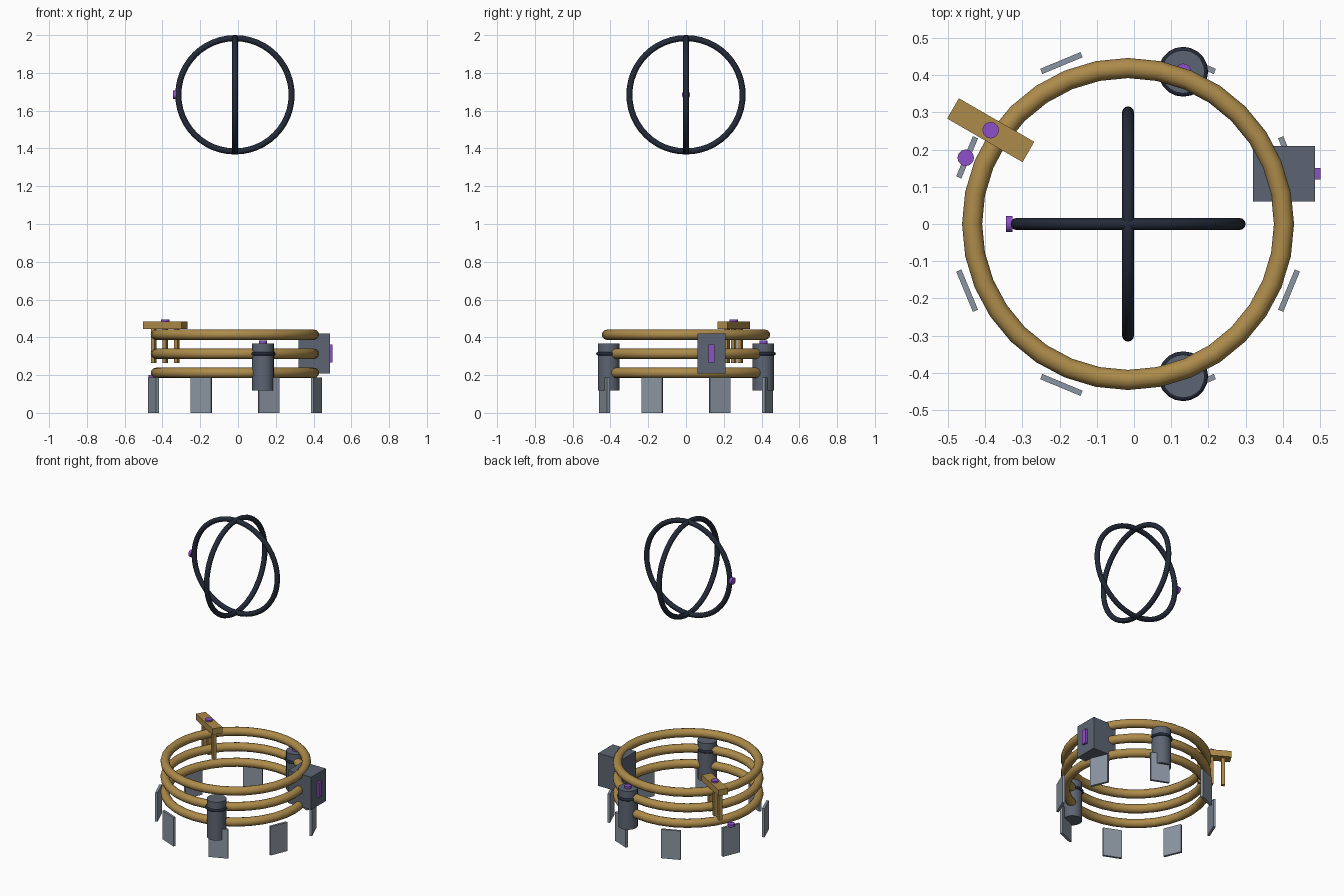
import bpy
from math import pi, cos, sin, radians

if "Cube" in bpy.data.objects:
    bpy.data.objects.remove(bpy.data.objects["Cube"])

CX = -0.016  # axis of the rings


def mat(name, r, g, b):
    m = bpy.data.materials.new(name)
    m.diffuse_color = (r, g, b, 1)
    m.use_nodes = True
    m.node_tree.nodes["Principled BSDF"].inputs["Base Color"].default_value = m.diffuse_color
    return m


GOLD = mat("gold", 0.42, 0.26, 0.07)
NAVY = mat("navy", 0.017, 0.023, 0.04)
SLATE = mat("slate", 0.11, 0.13, 0.17)
STEEL = mat("steel", 0.26, 0.30, 0.36)
PURPLE = mat("purple", 0.27, 0.08, 0.58)


def finish(name, material, smooth=False):
    o = bpy.context.object
    o.name = name
    o.data.materials.append(material)
    if smooth:
        bpy.ops.object.shade_smooth_by_angle(angle=radians(50))
    return o


def box(name, loc, size, material, rz=0.0):
    bpy.ops.mesh.primitive_cube_add(size=1, location=loc, rotation=(0, 0, rz))
    bpy.context.object.scale = size
    bpy.ops.object.transform_apply(location=False, rotation=False, scale=True)
    return finish(name, material)


def cyl(name, loc, r, h, material, sides=20, rot=(0, 0, 0)):
    bpy.ops.mesh.primitive_cylinder_add(vertices=sides, radius=r, depth=h, location=loc, rotation=rot)
    return finish(name, material, True)


def ring(name, loc, major, minor, material, seg, rot=(0, 0, 0), minor_seg=12):
    bpy.ops.mesh.primitive_torus_add(major_radius=major, minor_radius=minor, major_segments=seg,
                                     minor_segments=minor_seg, location=loc, rotation=rot)
    return finish(name, material, True)


# Stacked coil rings
for i, z in enumerate((0.212, 0.313, 0.414)):
    ring(f"coil_ring_{i}", (CX, 0, z), 0.419, 0.027, GOLD, 32)

# Eight upright plates
for i in range(8):
    a = pi / 8 + i * pi / 4
    box(f"foot_plate_{i}", (CX + 0.468 * cos(a), 0.468 * sin(a), 0.094),
        (0.015, 0.117, 0.188), STEEL, a)

# Two canisters with bands
for side, y in (("front", -0.409), ("back", 0.409)):
    cyl(f"canister_{side}", (0.132, y, 0.243), 0.058, 0.25, SLATE)
    ring(f"canister_band_{side}", (0.132, y, 0.313), 0.058, 0.009, NAVY, 20, minor_seg=8)
cyl("canister_button", (0.132, 0.41, 0.374), 0.021, 0.016, PURPLE)

# Control box with side button
box("control_box", (0.403, 0.135, 0.314), (0.167, 0.15, 0.213), SLATE)
box("control_button", (0.4925, 0.135, 0.314), (0.017, 0.032, 0.095), PURPLE)

# Bridge plank with three prongs and a button
t = radians(-30)
bx, by = -0.385, 0.252
box("bridge_plank", (bx, by, 0.465), (0.234, 0.063, 0.04), GOLD, t)
for i in (-1, 0, 1):
    box(f"bridge_prong_{i + 1}", (bx + i * 0.07 * cos(t), by + i * 0.07 * sin(t), 0.357),
        (0.022, 0.022, 0.184), GOLD, t)
cyl("bridge_button", (bx, by, 0.487), 0.022, 0.016, PURPLE)

# Button on one plate
cyl("plate_button", (-0.452, 0.178, 0.193), 0.022, 0.016, PURPLE)

# Floating crossed rings and their button
ring("floating_ring_x", (CX, 0, 1.684), 0.300, 0.016, NAVY, 48, (pi / 2, 0, 0))
ring("floating_ring_y", (CX, 0, 1.684), 0.300, 0.016, NAVY, 48, (0, pi / 2, 0))
cyl("floating_button", (-0.335, 0, 1.684), 0.022, 0.017, PURPLE, rot=(0, pi / 2, 0))
